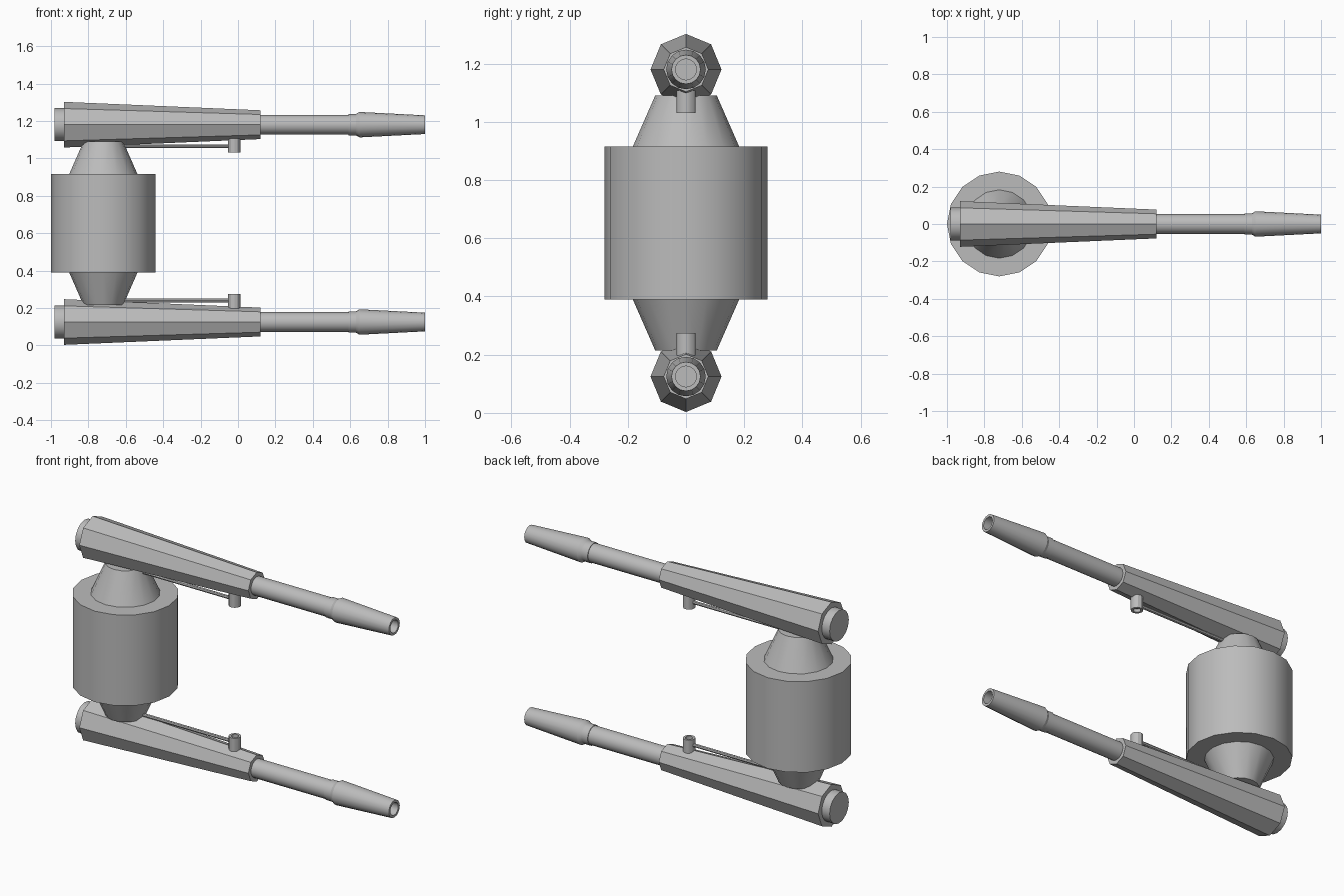
import bpy
import bmesh
from math import cos, sin, pi, radians
from mathutils import Matrix, Vector

if "Cube" in bpy.data.objects:
    bpy.data.objects.remove(bpy.data.objects["Cube"], do_unlink=True)

grey = bpy.data.materials.new("plain grey")
grey.use_nodes = True
COLOUR = (0.5, 0.5, 0.5, 1)
grey.diffuse_color = COLOUR
grey.node_tree.nodes["Principled BSDF"].inputs["Base Color"].default_value = COLOUR

MID = 0.6525      # height of the mirror plane
AXIS = 1.18       # height of the upper barrel
DRUM_X = -0.72


def lathe(name, profile, sides, origin, along_x=False, smooth=True):
    """Turn (radius, distance) points about z, or about x, and cap the ends."""
    bm = bmesh.new()
    rings = []
    for r, d in profile:
        ring = []
        for i in range(sides):
            a = 2 * pi * i / sides
            p = (d, r * cos(a), r * sin(a)) if along_x else (r * cos(a), r * sin(a), d)
            ring.append(bm.verts.new(Vector(p) + Vector(origin)))
        rings.append(ring)
    for low, high in zip(rings, rings[1:]):
        for i in range(sides):
            j = (i + 1) % sides
            bm.faces.new((low[i], low[j], high[j], high[i]))
    bm.faces.new(rings[0])
    bm.faces.new(rings[-1])
    bmesh.ops.recalc_face_normals(bm, faces=bm.faces)
    mesh = bpy.data.meshes.new(name)
    bm.to_mesh(mesh)
    bm.free()
    mesh.materials.append(grey)
    obj = bpy.data.objects.new(name, mesh)
    bpy.context.collection.objects.link(obj)
    if smooth:
        bpy.ops.object.select_all(action="DESELECT")
        obj.select_set(True)
        bpy.context.view_layer.objects.active = obj
        bpy.ops.object.shade_smooth_by_angle(angle=radians(30))
    return obj


def mirror_down(obj):
    """Copy an upper part below the mirror plane."""
    copy = obj.copy()
    copy.data = obj.data.copy()
    copy.name = obj.name.replace("upper", "lower")
    copy.data.transform(Matrix.Translation((0, 0, 2 * MID)) @ Matrix.Scale(-1, 4, (0, 0, 1)))
    copy.data.flip_normals()
    bpy.context.collection.objects.link(copy)


# Central drum
lathe("drum", [(0.28, 0.39), (0.28, 0.915)], 16, (DRUM_X, 0, 0))

upper_parts = [
    # Tapered neck between drum and housing
    lathe("upper_neck", [(0.185, 0.91), (0.106, 1.09)], 16, (DRUM_X, 0, 0)),
    # Eight-sided housing and its round back plug
    lathe("upper_housing", [(0.122, -0.93), (0.077, 0.12)], 8, (0, 0, AXIS), True, False),
    lathe("upper_back_plug", [(0.088, -0.98), (0.088, -0.92)], 16, (0, 0, AXIS), True),
    # Barrel, collar and hollow muzzle
    lathe("upper_barrel", [(0.053, 0.1), (0.053, 0.59), (0.057, 0.59), (0.057, 0.64)],
          16, (0, 0, AXIS), True),
    lathe("upper_muzzle", [(0.057, 0.63), (0.068, 0.65), (0.05, 1.0), (0.036, 1.0), (0.036, 0.9)],
          16, (0, 0, AXIS), True),
    # Thin rod and hollow peg on the inner side
    lathe("upper_rod", [(0.01, -0.72), (0.01, -0.03)], 8, (0, 0, 1.065), True),
    lathe("upper_peg", [(0.033, 1.107), (0.033, 1.03), (0.02, 1.03), (0.02, 1.05)],
          12, (-0.02, 0, 0)),
]
for part in upper_parts:
    mirror_down(part)
